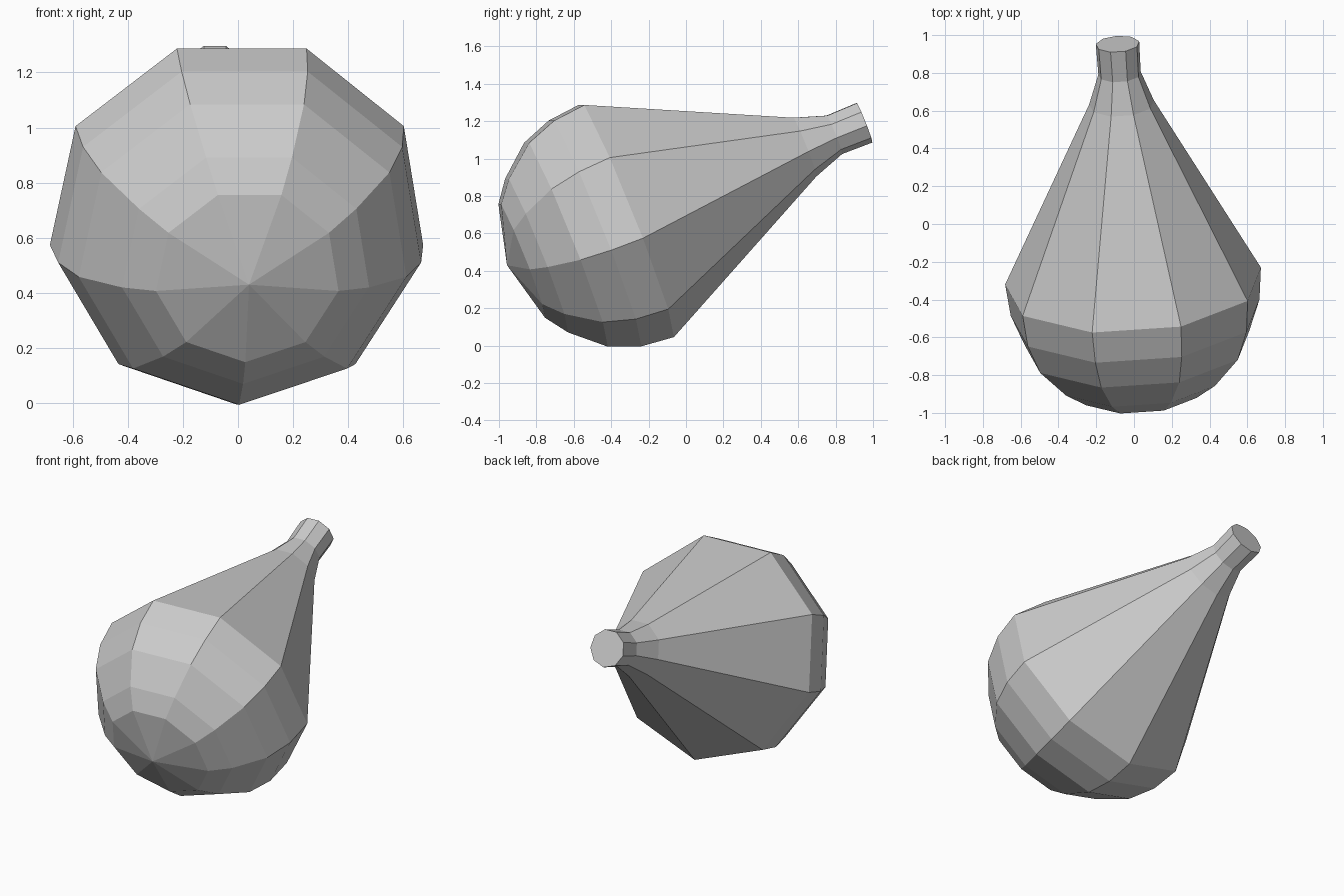
import bpy, bmesh
from math import sin, cos, pi
from mathutils import Vector

if "Cube" in bpy.data.objects:
    bpy.data.objects.remove(bpy.data.objects["Cube"])

SIDES = 9
# Axis from the rounded tip to the flat end of the neck
tip = Vector((0.04, -0.957, 0.43))
axis = Vector((-0.127, 1.912, 0.765)).normalized()
right = axis.cross(Vector((0, 0, 1))).normalized()
up = right.cross(axis)

# Profile: (distance along the axis, radius)
profile = [(0.085, 0.337), (0.171, 0.456), (0.340, 0.605), (0.508, 0.670),
           (0.688, 0.689), (1.716, 0.174), (1.888, 0.114), (2.061, 0.117)]

bm = bmesh.new()
tip_vert = bm.verts.new(tip)


def ring(d, r):
    """Nine-sided ring with one corner pointing down."""
    return [bm.verts.new(tip + axis * d + right * (r * sin(2 * pi * i / SIDES))
                         - up * (r * cos(2 * pi * i / SIDES)))
            for i in range(SIDES)]


rings = [ring(d, r) for d, r in profile]

# Rounded tip, bulb and neck walls, flat end
for i in range(SIDES):
    j = (i + 1) % SIDES
    bm.faces.new((tip_vert, rings[0][i], rings[0][j]))
    for a, b in zip(rings, rings[1:]):
        bm.faces.new((a[i], a[j], b[j], b[i]))
bm.faces.new(rings[-1])
bmesh.ops.recalc_face_normals(bm, faces=bm.faces)

mesh = bpy.data.meshes.new("bulb_with_neck")
bm.to_mesh(mesh)
bm.free()
obj = bpy.data.objects.new("bulb_with_neck", mesh)
bpy.context.collection.objects.link(obj)
